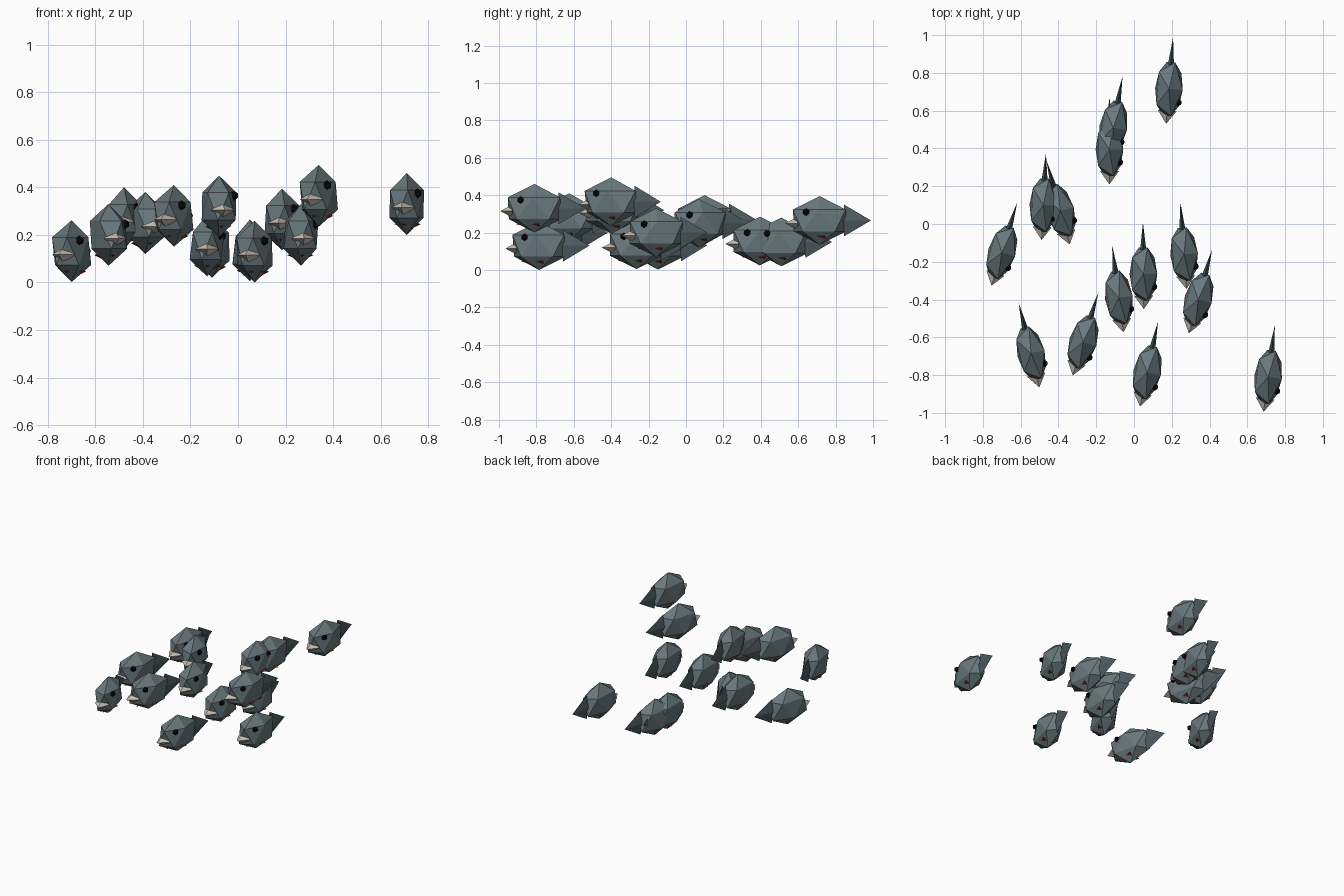
import bpy
from mathutils import Matrix, Vector
from math import pi

cube = bpy.data.objects.get("Cube")
if cube:
    bpy.data.objects.remove(cube, do_unlink=True)


def material(name, rgb):
    m = bpy.data.materials.new(name)
    m.use_nodes = True
    m.diffuse_color = (*rgb, 1)
    m.node_tree.nodes["Principled BSDF"].inputs["Base Color"].default_value = (*rgb, 1)
    return m


slate = material("slate_grey", (0.14, 0.19, 0.205))
dark = material("dark_slate", (0.075, 0.105, 0.115))
bone = material("bone", (0.58, 0.52, 0.45))
red = material("belly_red", (0.33, 0.035, 0.015))
black = material("eye_black", (0.003, 0.003, 0.003))


def finish(name, mat, matrix):
    """Bake the shape into the mesh and colour it."""
    ob = bpy.context.object
    ob.name = name
    ob.data.transform(matrix)
    ob.data.materials.append(mat)
    return ob


def ball(name, mat, centre, radii):
    bpy.ops.mesh.primitive_ico_sphere_add(subdivisions=1, radius=1)
    return finish(name, mat, Matrix.LocRotScale(Vector(centre), None, Vector(radii)))


def spike(name, mat, base, length, half_width, half_height):
    """Four-sided cone along y; a negative length points forward."""
    bpy.ops.mesh.primitive_cone_add(vertices=4, radius1=1, radius2=0, depth=1)
    turn = Matrix.Rotation(-pi / 2 if length > 0 else pi / 2, 4, 'X')
    size = Matrix.Diagonal((half_width, abs(length), half_height, 1))
    middle = Vector(base) + Vector((0, length / 2, 0))
    return finish(name, mat, Matrix.Translation(middle) @ size @ turn)


# One fish, facing the front
parts = [
    ball("body", slate, (0, 0, 0), (0.082, 0.166, 0.13)),
    spike("tail", dark, (0, 0.13, 0), 0.145, 0.016, 0.085),
    spike("snout", bone, (0, -0.115, -0.015), -0.07, 0.05, 0.036),
    spike("belly_patch", red, (0, 0.03, -0.085), -0.13, 0.055, 0.026),
    ball("eye", black, (0.055, -0.068, 0.045), (0.02, 0.02, 0.02)),
]

# The school: x, y, z, heading
school = [
    (0.185, 0.715, 0.265, -0.08), (-0.11, 0.51, 0.15, -0.18),
    (-0.13, 0.395, 0.155, 0.0), (-0.48, 0.10, 0.27, -0.05),
    (-0.39, 0.07, 0.25, 0.27), (-0.70, -0.15, 0.132, -0.30),
    (0.265, -0.16, 0.20, 0.07), (0.05, -0.265, 0.135, 0.01),
    (-0.08, -0.39, 0.32, 0.13), (0.34, -0.40, 0.365, -0.27),
    (-0.545, -0.685, 0.20, 0.24), (-0.27, -0.625, 0.28, -0.30),
    (0.07, -0.785, 0.13, -0.21), (0.71, -0.81, 0.33, -0.13),
]
for i, (x, y, z, heading) in enumerate(school):
    place = Matrix.Translation((x, y, z)) @ Matrix.Rotation(heading, 4, 'Z')
    for part in parts:
        ob = part if i == 0 else part.copy()
        ob.name = f"fish_{i + 1}_{part.name.split('_', 2)[-1] if i else part.name}"
        if i:
            bpy.context.collection.objects.link(ob)
        ob.matrix_world = place
